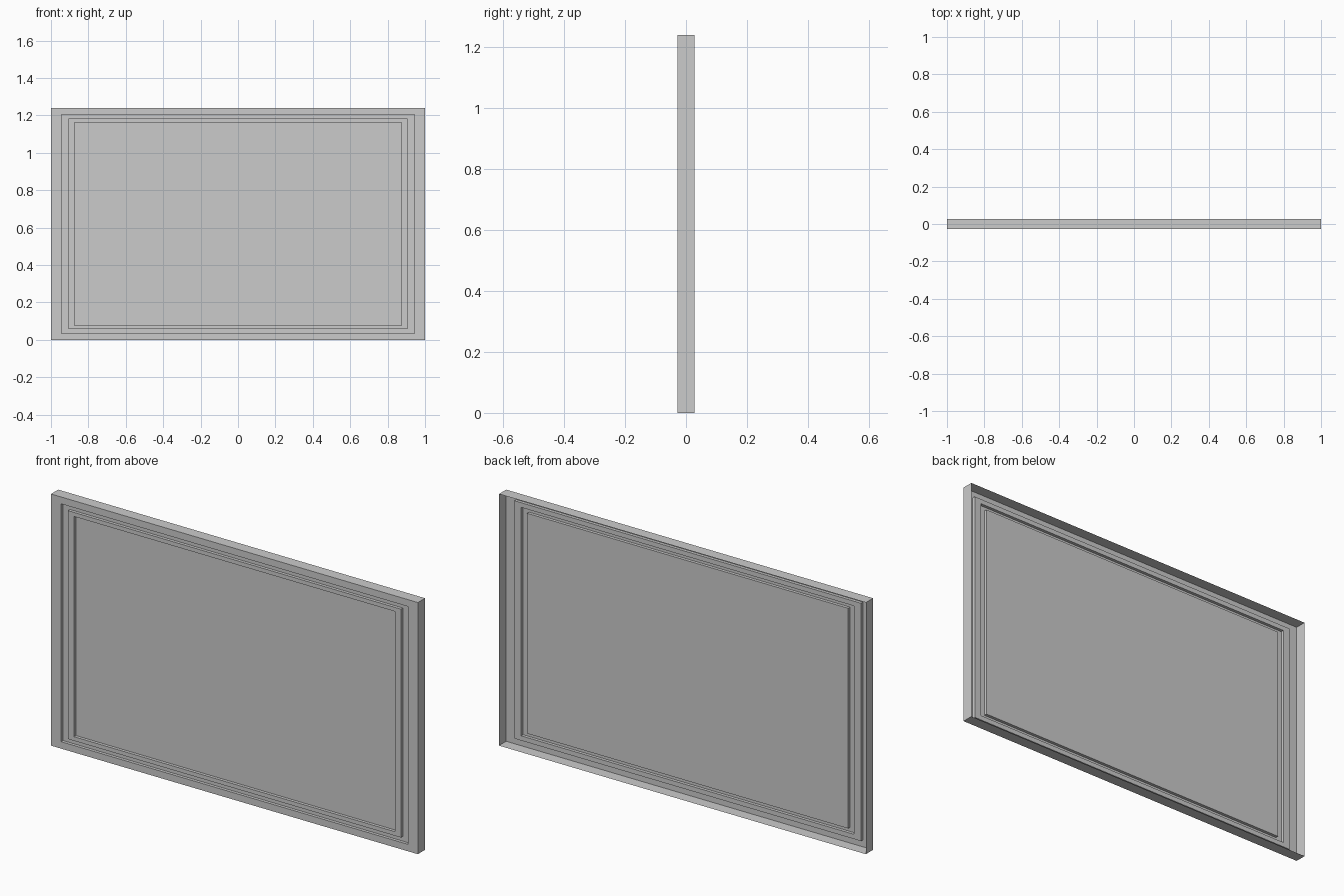
import bpy, bmesh

if "Cube" in bpy.data.objects:
    bpy.data.objects.remove(bpy.data.objects["Cube"])

HALF_W, HALF_H, HALF_D = 1.0, 0.62, 0.028
DEPTH = 0.015                     # depth of groove and panel recess
FRONT = -HALF_D
SUNK = FRONT + DEPTH


def ring(bm, scale, y):
    """Rectangular loop, scaled about the centre of the frame."""
    w, h = HALF_W * scale, HALF_H * scale
    return [bm.verts.new((sx * w, y, HALF_H + sz * h))
            for sx, sz in ((-1, -1), (1, -1), (1, 1), (-1, 1))]


def build(name, profile, fill=False):
    """Bridge successive rectangular loops, optionally capping the last."""
    bm = bmesh.new()
    loops = [ring(bm, s, y) for s, y in profile]
    for a, b in zip(loops, loops[1:]):
        for i in range(4):
            j = (i + 1) % 4
            bm.faces.new((a[i], a[j], b[j], b[i]))
    if fill:
        bm.faces.new(loops[-1])
    mesh = bpy.data.meshes.new(name)
    bm.to_mesh(mesh)
    bm.free()
    obj = bpy.data.objects.new(name, mesh)
    bpy.context.collection.objects.link(obj)
    return obj


# Open-backed frame: outer wall, front face, groove and raised bead
build("frame", [
    (1.0, HALF_D), (1.0, FRONT),
    (0.945, FRONT), (0.945, SUNK),
    (0.9075, SUNK), (0.9075, FRONT),
    (0.875, FRONT),
])

# Recessed centre panel with its rim
build("panel", [(0.875, FRONT), (0.875, SUNK)], fill=True)
